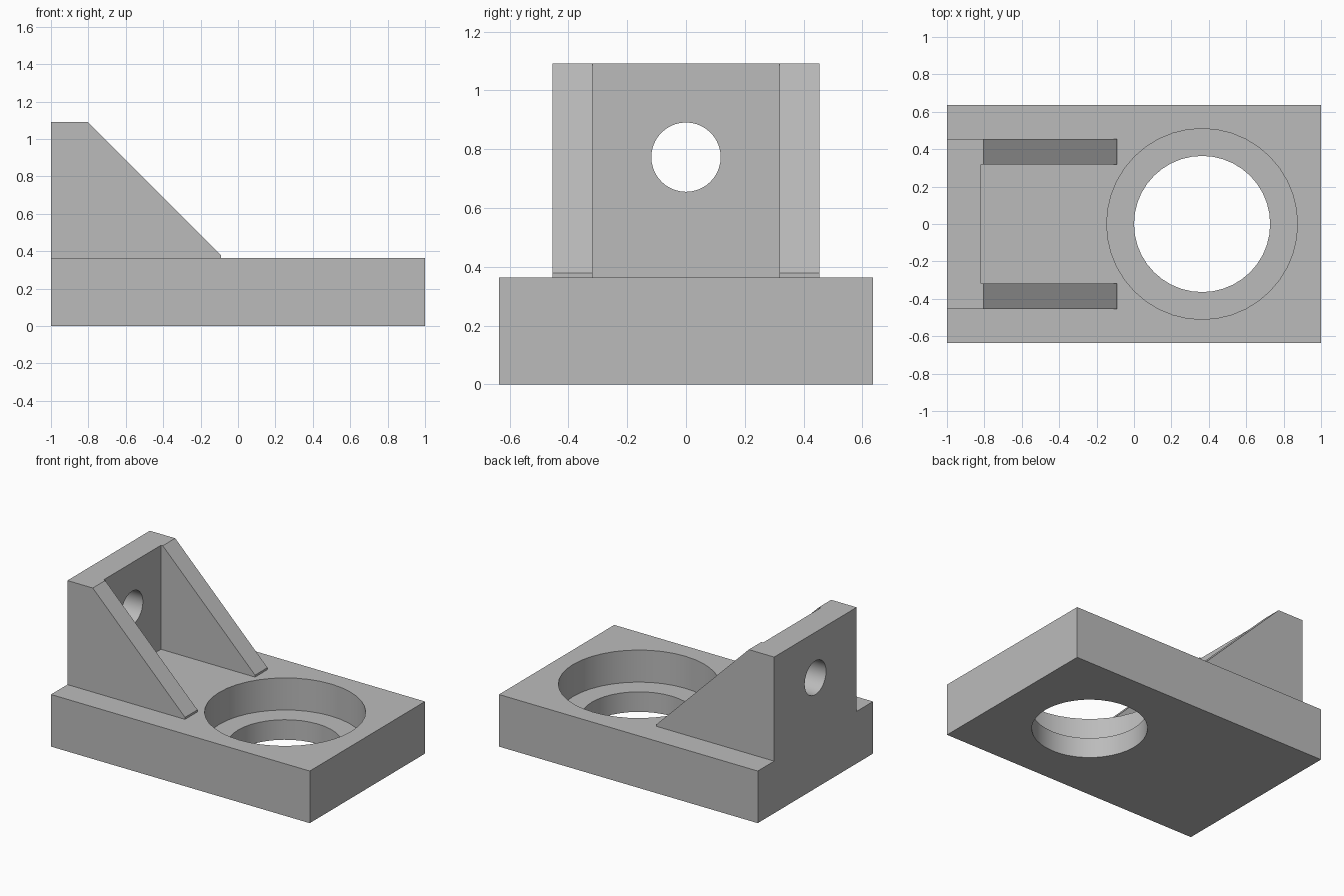
import bpy
import bmesh
from math import pi, radians
from mathutils import Matrix, Vector

default = bpy.data.objects.get("Cube")
if default:
    bpy.data.objects.remove(default, do_unlink=True)

BASE_TOP = 0.364
TOP = 1.091
WALL_X = -0.818
HALF_WIDTH = 0.455
RIB_INNER = 0.318
BORE_X = 0.364

grey = bpy.data.materials.new("machined grey")
grey.use_nodes = True
grey.diffuse_color = (0.5, 0.5, 0.5, 1)
grey.node_tree.nodes["Principled BSDF"].inputs["Base Color"].default_value = grey.diffuse_color


def finish(name, bm):
    """Turn a bmesh into a named grey object."""
    bmesh.ops.recalc_face_normals(bm, faces=bm.faces)
    mesh = bpy.data.meshes.new(name)
    bm.to_mesh(mesh)
    bm.free()
    mesh.materials.append(grey)
    obj = bpy.data.objects.new(name, mesh)
    bpy.context.collection.objects.link(obj)
    return obj


def extrude_profile(name, points, y0, y1):
    """Extrude an (x, z) outline along y."""
    bm = bmesh.new()
    face = bm.faces.new([bm.verts.new((x, y0, z)) for x, z in points])
    moved = bmesh.ops.extrude_face_region(bm, geom=[face])["geom"]
    verts = [v for v in moved if isinstance(v, bmesh.types.BMVert)]
    bmesh.ops.translate(bm, verts=verts, vec=(0, y1 - y0, 0))
    return finish(name, bm)


def block(name, x0, x1, half_y, z0, z1):
    return extrude_profile(name, [(x0, z0), (x1, z0), (x1, z1), (x0, z1)], -half_y, half_y)


def cylinder(name, radius, start, end):
    """Round cutter running between two points."""
    start, end = Vector(start), Vector(end)
    axis = end - start
    place = Matrix.Translation((start + end) / 2) @ axis.to_track_quat("Z", "Y").to_matrix().to_4x4()
    bm = bmesh.new()
    bmesh.ops.create_cone(bm, cap_ends=True, segments=40, radius1=radius, radius2=radius,
                          depth=axis.length, matrix=place)
    return finish(name, bm)


def combine(target, tool, operation):
    """Apply a boolean and discard the tool."""
    tool.hide_render = True
    mod = target.modifiers.new(operation.lower(), "BOOLEAN")
    mod.operation = operation
    mod.solver = "EXACT"
    mod.object = tool
    bpy.context.view_layer.objects.active = target
    bpy.ops.object.modifier_apply(modifier=mod.name)
    bpy.data.objects.remove(tool, do_unlink=True)


# Base plate and upright wall
bracket = block("bracket_body", -1, 1, 0.636, 0, BASE_TOP)
combine(bracket, block("upright_wall", -1, WALL_X, HALF_WIDTH, BASE_TOP, TOP), "UNION")

# Pair of sloping side ribs with a small blunt toe
rib_outline = [(-1, BASE_TOP), (-0.091, BASE_TOP), (-0.091, 0.378), (-0.804, TOP), (-1, TOP)]
for side in (-1, 1):
    rib = extrude_profile("side_rib", rib_outline, side * RIB_INNER, side * HALF_WIDTH)
    combine(bracket, rib, "UNION")

# Stepped bore through the base, and the cross hole in the wall
holes = [
    cylinder("counterbore_cutter", 0.51, (BORE_X, 0, 0.14), (BORE_X, 0, 0.6)),
    cylinder("bore_cutter", 0.364, (BORE_X, 0, -0.2), (BORE_X, 0, 0.6)),
    cylinder("wall_hole_cutter", 0.118, (-1.2, 0, 0.773), (-0.6, 0, 0.773)),
]
for hole in holes:
    combine(bracket, hole, "DIFFERENCE")

# Merge coplanar faces, then smooth the bores while keeping edges sharp
bm = bmesh.new()
bm.from_mesh(bracket.data)
bmesh.ops.remove_doubles(bm, verts=bm.verts, dist=0.0001)
bmesh.ops.dissolve_limit(bm, angle_limit=radians(1), verts=bm.verts, edges=bm.edges)
bm.to_mesh(bracket.data)
bm.free()

bpy.ops.object.select_all(action="DESELECT")
bracket.select_set(True)
bpy.context.view_layer.objects.active = bracket
bpy.ops.object.shade_smooth_by_angle(angle=pi / 6)
